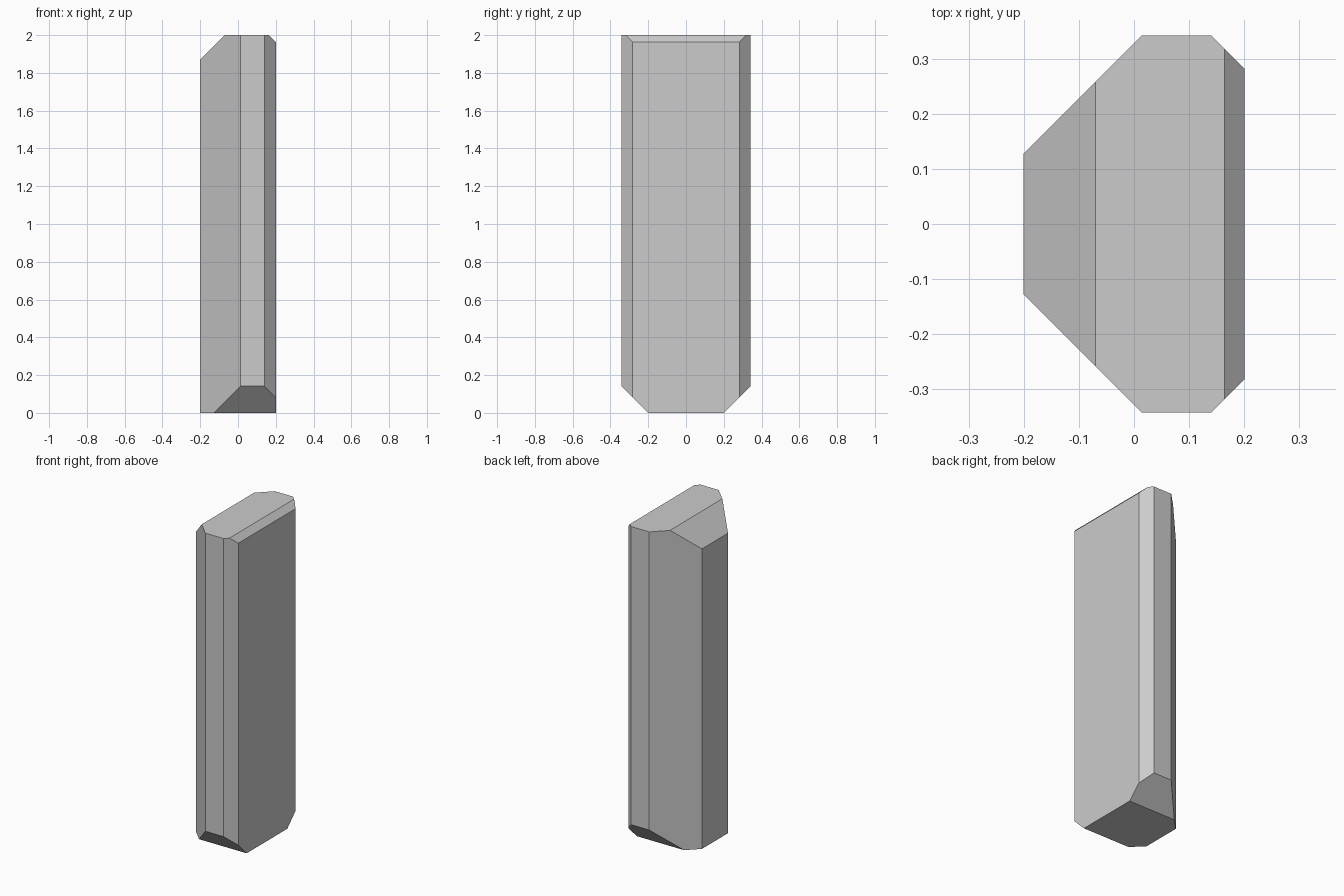
import bpy, bmesh
from mathutils import Vector

if "Cube" in bpy.data.objects:
    bpy.data.objects.remove(bpy.data.objects["Cube"])

W, D, H = 0.2, 0.342, 2.0

# Eight-sided plan outline, mirrored front to back
half = [(-W, 0.128), (0.014, D), (0.14, D), (W, 0.282)]
outline = [(x, -y) for x, y in half] + [(x, y) for x, y in reversed(half)]

# Upright prism from the outline
bm = bmesh.new()
base = bm.faces.new([bm.verts.new((x, y, 0)) for x, y in outline])
ext = bmesh.ops.extrude_face_region(bm, geom=[base])
top = [g for g in ext["geom"] if isinstance(g, bmesh.types.BMVert)]
bmesh.ops.translate(bm, verts=top, vec=(0, 0, H))


def chamfer(point, normal):
    """Slice off everything in front of the plane and cap the cut."""
    cut = bmesh.ops.bisect_plane(
        bm, geom=bm.verts[:] + bm.edges[:] + bm.faces[:], dist=1e-5,
        plane_co=Vector(point), plane_no=Vector(normal).normalized(),
        clear_outer=True)
    edges = [g for g in cut["geom_cut"] if isinstance(g, bmesh.types.BMEdge)]
    bmesh.ops.contextual_create(bm, geom=edges)


# Top bevels (large on the left, small on the right)
chamfer((-0.07, 0, H), (-1, 0, 1))
chamfer((0.164, 0, H), (1, 0, 1))
# Underside bevels at front and back
for s in (-1, 1):
    chamfer((0, s * 0.2, 0), (0, s, -1))

bmesh.ops.recalc_face_normals(bm, faces=bm.faces[:])
mesh = bpy.data.meshes.new("crystal_block")
bm.to_mesh(mesh)
bm.free()
bpy.context.collection.objects.link(bpy.data.objects.new("crystal_block", mesh))
